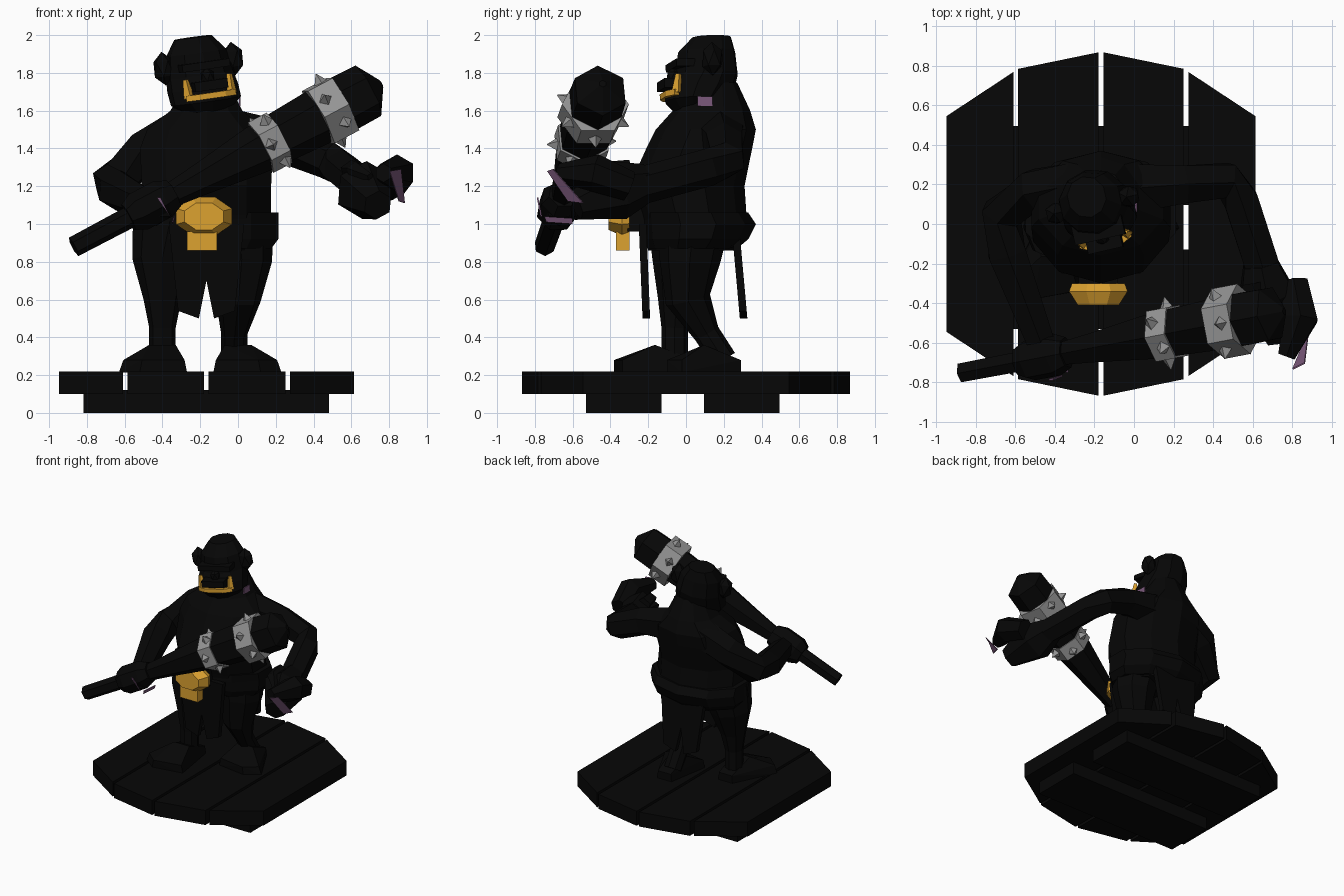
import bpy, bmesh, math
from mathutils import Vector, Matrix

if "Cube" in bpy.data.objects:
    bpy.data.objects.remove(bpy.data.objects["Cube"])


def material(name, red, green, blue):
    mat = bpy.data.materials.new(name)
    mat.use_nodes = True
    color = (red, green, blue, 1)
    mat.diffuse_color = color
    shader = next(n for n in mat.node_tree.nodes if n.type == 'BSDF_PRINCIPLED')
    shader.inputs["Base Color"].default_value = color
    shader.inputs["Roughness"].default_value = .9
    return mat


BLACK = material("near black", .002, .002, .002)
GOLD = material("gold", .72, .36, .03)
STEEL = material("grey steel", .3, .3, .3)
MAUVE = material("dull mauve", .2, .1, .2)
MIDDLE = -.167  # the body and platform share this x
UP = Vector((0, 0, 1))
SIDEWAYS = Vector((1, 0, 0))
UNTURNED = Matrix.Identity(4)
SIDES = {"right": -1, "left": 1}


def finish(name, bm, mat, pose=UNTURNED):
    bm.transform(pose)
    bmesh.ops.recalc_face_normals(bm, faces=bm.faces)
    mesh = bpy.data.meshes.new(name)
    bm.to_mesh(mesh)
    bm.free()
    mesh.materials.append(mat)
    bpy.context.collection.objects.link(bpy.data.objects.new(name, mesh))


def skin(name, rings, mat, pose=UNTURNED):
    """Join rings of points into a capped solid."""
    bm = bmesh.new()
    loops = [[bm.verts.new(point) for point in ring] for ring in rings]
    for low, high in zip(loops, loops[1:]):
        for i in range(len(low)):
            bm.faces.new((low[i - 1], low[i], high[i], high[i - 1]))
    bm.faces.new(loops[0])
    bm.faces.new(loops[-1])
    finish(name, bm, mat, pose)


def around(count, phase):
    angles = [phase + math.tau * i / count for i in range(count)]
    return [(math.cos(angle), math.sin(angle)) for angle in angles]


def loft(name, center, rows, pose=UNTURNED):
    """Stack level ovals given as height, half width, front y and back y."""
    skin(name, [[(center + half * c, (front + back) / 2 + (back - front) / 2 * s, z)
                 for c, s in around(10, math.pi / 10)]
                for z, half, front, back in rows], BLACK, pose)


def tube(name, path, mat=BLACK, count=6, phase=math.pi / 2, reference=UP, pose=UNTURNED):
    """Sweep a polygon along points given as x, y, z and radius."""
    points = [Vector(stop[:3]) for stop in path]
    rings = []
    for i, (point, stop) in enumerate(zip(points, path)):
        along = (points[min(i + 1, len(points) - 1)] - points[max(i - 1, 0)]).normalized()
        across = along.cross(reference).normalized()
        over = across.cross(along)
        rings.append([point + stop[3] * (across * c + over * s) for c, s in around(count, phase)])
    skin(name, rings, mat, pose)


def prism(name, points, offset, mat=BLACK):
    skin(name, [points, [Vector(point) + Vector(offset) for point in points]], mat)


def hull(name, points):
    bm = bmesh.new()
    for point in points:
        bm.verts.new(point)
    bmesh.ops.convex_hull(bm, input=bm.verts)
    finish(name, bm, BLACK)


def placed(center, size):
    return Matrix.Translation(center) @ Matrix.Diagonal((*size, 1))


def box(name, center, size, mat=BLACK, pose=UNTURNED):
    bm = bmesh.new()
    bmesh.ops.create_cube(bm, size=1, matrix=placed(center, size))
    finish(name, bm, mat, pose)


def lump(name, center, size, pose=UNTURNED):
    bm = bmesh.new()
    bmesh.ops.create_icosphere(bm, subdivisions=1, radius=1, matrix=placed(center, size))
    finish(name, bm, BLACK, pose)


# Plank platform with clipped corners, on two beams
def platform_depth(x):
    reach = abs(x - MIDDLE)
    return min(.87 - .2 * reach, 1.06 - .66 * reach)


for i in range(-2, 2):
    start = MIDDLE + max(i * .43 + .012, -.78)
    end = MIDDLE + min(i * .43 + .418, .78)
    corners = [(x, side * platform_depth(x), .1)
               for x, side in ((start, -1), (end, -1), (end, 1), (start, 1))]
    prism(f"plank_{i + 3}", corners, UP * .12)
for name, y in (("front_beam", -.33), ("back_beam", .295)):
    box(name, (MIDDLE, y, .06), (1.3, .4, .12))

# Body, belt and split loincloth
loft("torso", MIDDLE, [(.86, .31, -.2, .28), (1.05, .36, -.25, .32), (1.2, .36, -.3, .31),
                       (1.4, .37, -.21, .35), (1.5, .33, -.16, .37), (1.6, .2, -.07, .34),
                       (1.75, .12, .04, .27)])
loft("belt_wrap", MIDDLE, [(.87, .36, -.21, .27), (.92, .4, -.23, .33), (1, .4, -.24, .37),
                           (1.06, .4, -.24, .33)])
for side, sign in SIDES.items():
    tail = [(0, 1), (0, .7), (.04, .5), (.15, .54), (.2, 1)]
    for face, y, lean in (("front", -.25, .04), ("back", .24, .09)):
        prism(f"{face}_loincloth_{side}",
              [(MIDDLE + sign * x, y + lean * (1 - z), z) for x, z in tail], (0, .04, 0))

# Legs and feet
tube("right_leg", [(-.36, 0, 1, .2), (-.4, -.02, .8, .16), (-.4, -.05, .6, .1),
                   (-.4, -.06, .45, .07), (-.4, -.06, .3, .07)], count=8, reference=SIDEWAYS)
tube("left_leg", [(0, .04, 1, .19), (.02, .02, .8, .16), (0, .01, .6, .12),
                  (-.02, .11, .42, .07), (-.02, .2, .28, .07)], count=8, reference=SIDEWAYS)


def foot(side, center, toe, heel):
    sole = [(.23, .2), (.12, 0), (-.13, .1), (-.07, 1), (.06, 1)]
    outline = [(center + SIDES[side] * out, toe + back * (heel - toe)) for out, back in sole]
    instep = [(center + shift, (toe + heel) / 2, .36) for shift in (-.07, .07)]
    upper = [(center + (x - center) * .9, y, .28) for x, y in outline]
    hull(side + "_foot", [(x, y, .215) for x, y in outline] + upper + instep)


foot("right", -.4, -.38, .05)
foot("left", 0, -.1, .29)

# Head, turned and tilted as one group
pose = (Matrix.Translation((-.195, .1, 1.74)) @ Matrix.Rotation(math.radians(13), 4, 'Z')
        @ Matrix.Rotation(math.radians(-8), 4, 'Y') @ Matrix.Translation((0, -.1, -1.75)))
loft("head", 0, [(1.6, .12, -.07, .17), (1.66, .19, -.12, .2), (1.73, .19, -.11, .26),
                 (1.8, .18, -.06, .28), (1.92, .16, -.04, .27), (2, .1, .04, .25)], pose)
box("brow", (0, -.03, 1.85), (.26, .1, .04), pose=pose)
box("muzzle", (0, -.08, 1.745), (.18, .12, .05), pose=pose)
lump("nose", (0, -.07, 1.79), (.04, .04, .05), pose)
teeth = [(x, -.15 + abs(x) / 2, 1.69, .022) for x in (-.13, -.07, .07, .13)]
tube("lower_teeth", teeth, GOLD, count=4, phase=math.pi / 4, pose=pose)
for side, sign in SIDES.items():
    tube(side + "_tusk", [(sign * .115, -.08, 1.69, .03), (sign * .12, -.07, 1.79, .015)],
         GOLD, count=4, reference=SIDEWAYS, pose=pose)
    lump(side + "_ear", (sign * .19, .1, 1.86), (.06, .06, .09), pose)
box("neck_patch", (.01, .1, 1.65), (.008, .08, .05), MAUVE)

# Arms
tube("right_arm", [(-.28, .2, 1.49, .13), (-.5, .17, 1.37, .12), (-.67, .05, 1.22, .11),
                   (-.64, -.15, 1.18, .11), (-.47, -.6, 1.1, .08)])
tube("left_arm", [(0, .18, 1.46, .14), (.25, .2, 1.43, .11), (.47, .22, 1.34, .1),
                  (.54, .12, 1.3, .1), (.66, -.25, 1.2, .1)])

# Open left hand: palm, curled fingers and thumb
tube("left_palm", [(.64, -.2, 1.22, .1), (.67, -.36, 1.18, .16), (.74, -.58, 1.1, .08)])
tube("left_fingers", [(.81, -.3, 1.2, .08), (.84, -.48, 1.27, .1), (.77, -.67, 1.27, .05)])
tube("left_thumb", [(.6, -.3, 1.28, .06), (.62, -.42, 1.28, .05), (.7, -.52, 1.25, .02)], count=5)
prism("left_palm_patch", [(.8, -.73, 1.28), (.86, -.7, 1.29), (.88, -.54, 1.11),
                          (.85, -.62, 1.12)], (.004, -.006, 0), MAUVE)

# Club and the fist around its handle
AXIS = Vector((1, .19, .53))
along = AXIS.normalized()
across = along.cross(UP).normalized()
over = across.cross(along)


def on_club(x, radius):
    return (*(Vector((0, -.585, 1.34)) + AXIS * x), radius)


tube("club_wood", [on_club(*stop) for stop in ((-.87, .055), (-.4, .06), (-.2, .085), (.1, .13),
                                               (.5, .155), (.69, .15), (.76, .02))])
tube("right_fist", [on_club(*stop) for stop in ((-.58, .08), (-.53, .11), (-.4, .11), (-.34, .08))],
     count=7)
lump("right_fingers", (-.43, -.67, 1.08), (.1, .1, .09))
prism("right_fist_patch", [(-.43, -.79, 1.14), (-.41, -.79, 1.14), (-.36, -.77, 1.04)],
      (0, .008, 0), MAUVE)
prism("right_finger_patch", [(-.34, -.75, 1.04), (-.34, -.6, 1.03), (-.35, -.6, 1),
                             (-.35, -.74, 1.01)], (.006, 0, 0), MAUVE)

# Steel bands with a ring of spikes
for label, x, half, radius, phase in (("lower", .17, .05, .15, math.pi / 2),
                                      ("upper", .49, .065, .18, 0)):
    tube(label + "_club_band", [on_club(x - half, radius), on_club(x + half, radius)],
         STEEL, phase=phase)
    for i, (c, s) in enumerate(around(6, phase + math.pi / 6)):
        outward = across * c + over * s
        stagger = along * (.02 if i % 2 else -.02)
        base = Vector(on_club(x, radius)[:3]) + stagger + outward * radius * .85
        tube(f"{label}_band_spike_{i + 1}", [(*base, .038), (*(base + outward * .055), .003)],
             STEEL, count=4, reference=along)

# Belt buckle: bevelled octagon with a lower tab, held by a dark mount
box("buckle_mount", (-.18, -.26, 1.03), (.2, .1, .14))
skin("buckle", [[(-.18 + .16 * scale * c, y, 1.04 + .11 * scale * s)
                 for c, s in around(8, math.pi / 8)]
                for y, scale in ((-.3, .9), (-.34, 1), (-.41, .7))], GOLD)
box("buckle_tab", (-.19, -.335, .91), (.16, .07, .1), GOLD)
